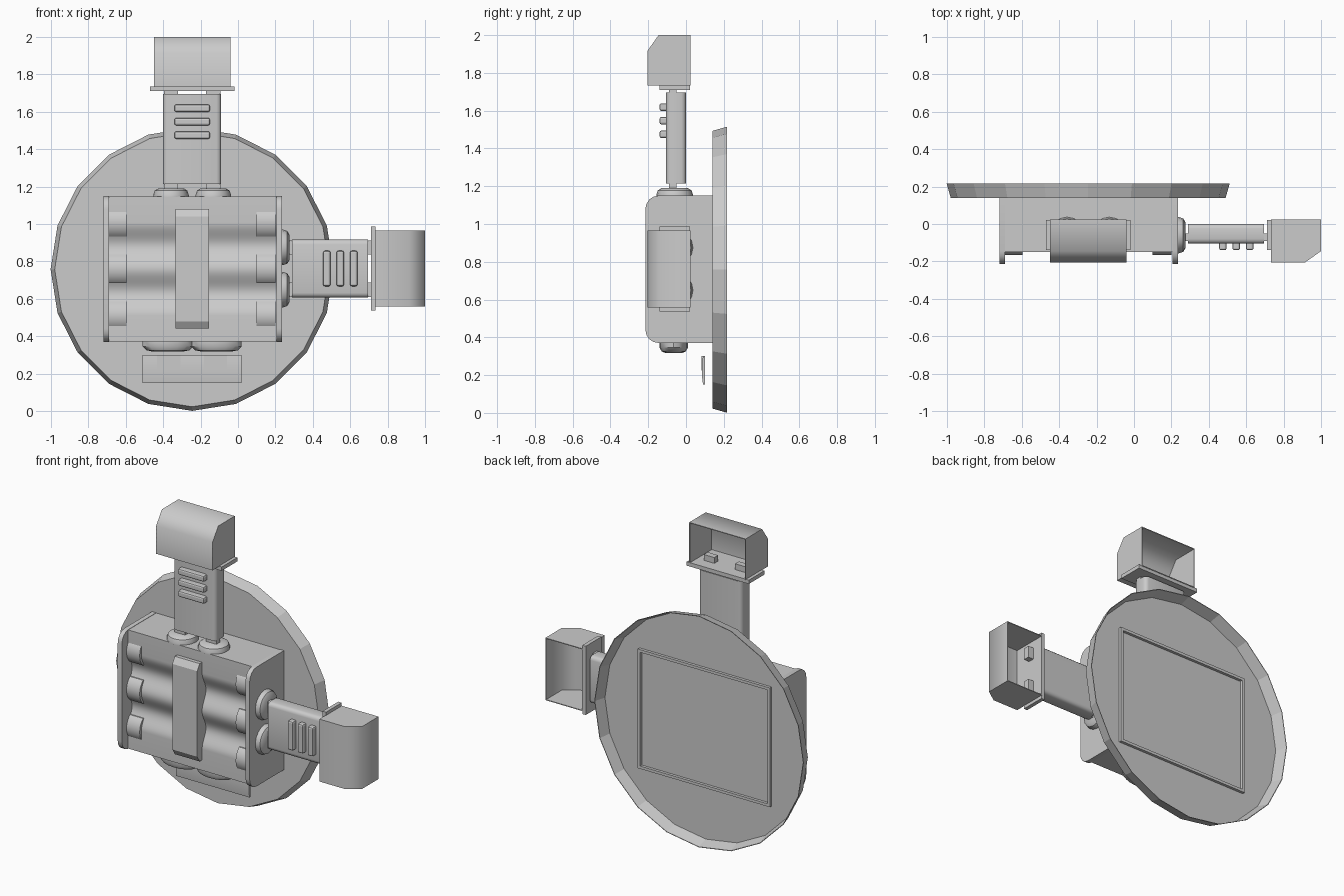
import bpy, bmesh, math
from mathutils import Matrix

if "Cube" in bpy.data.objects:
    bpy.data.objects.remove(bpy.data.objects["Cube"])


def loft(name, loops, mat=None, smooth=35, bevel=0):
    """Skin a list of equal-length point loops and cap both ends."""
    bm = bmesh.new()
    rings = [[bm.verts.new(p) for p in lp] for lp in loops]
    n = len(rings[0])
    for a, b in zip(rings, rings[1:]):
        for i in range(n):
            j = (i + 1) % n
            bm.faces.new((a[i], a[j], b[j], b[i]))
    bm.faces.new(rings[0])
    bm.faces.new(rings[-1])
    bmesh.ops.recalc_face_normals(bm, faces=bm.faces)
    if mat:
        bm.transform(mat)
    me = bpy.data.meshes.new(name)
    bm.to_mesh(me)
    bm.free()
    ob = bpy.data.objects.new(name, me)
    bpy.context.collection.objects.link(ob)
    if bevel:
        m = ob.modifiers.new("bevel", 'BEVEL')
        m.width, m.segments = bevel, 2
    if smooth:
        bpy.context.view_layer.objects.active = ob
        bpy.ops.object.select_all(action='DESELECT')
        ob.select_set(True)
        bpy.ops.object.shade_smooth_by_angle(angle=math.radians(smooth))
    return ob


def box(name, x, y, z, mat=None, bevel=0):
    loops = [[(x[0], y[0], k), (x[1], y[0], k), (x[1], y[1], k), (x[0], y[1], k)] for k in z]
    return loft(name, loops, mat, 0, bevel)


def x_prism(name, prof, x0, x1, mat=None, smooth=35):
    return loft(name, [[(x, y, z) for y, z in prof] for x in (x0, x1)], mat, smooth)


def dome(name, cx, cy, rx, ry, steps, mat=None):
    loops = [[(cx + s * rx * math.cos(t * math.tau / 16), cy + s * ry * math.sin(t * math.tau / 16), z)
              for t in range(16)] for s, z in steps]
    return loft(name, loops, mat)


CX, CZ = -0.245, 0.758

# Round dish: flat front plate with a thin flared rim, open at the back
loft("back_dish", [[(CX + r * math.cos(k * math.tau / 20), y, CZ + r * math.sin(k * math.tau / 20))
                    for k in range(20)]
                   for r, y in ((0.735, 0.14), (0.757, 0.217), (0.753, 0.217), (0.731, 0.144))], smooth=0)

# Low ridge frame on the back of the dish
for side, x in (("left", -0.72), ("right", 0.218)):
    box(side + "_frame_bar", (x, x + 0.018), (0.14, 0.162), (0.37, 1.15))
for side, z in (("lower", 0.37), ("upper", 1.132)):
    box(side + "_frame_bar", (-0.71, 0.225), (0.14, 0.162), (z, z + 0.018))

# Wavy cell tray
wave = [(0.142, 0.372), (-0.15, 0.372)]
for i in range(41):
    z = 0.51 + 0.5 * i / 40
    wave.append((-0.13 - 0.02 * math.cos((z - 0.76) / 0.25 * math.tau), z))
wave += [(-0.15, 1.148), (0.142, 1.148)]
x_prism("cell_tray", wave, -0.70, 0.215)

# End plates with rounded front corners
plate = [(0.142, 0.37)]
for cz, a0 in ((0.44, 270), (1.08, 180)):
    for k in range(5):
        a = math.radians(a0 - 22.5 * k)
        plate.append((-0.145 + 0.07 * math.cos(a), cz + 0.07 * math.sin(a)))
plate.append((0.142, 1.15))
for side, x in (("left", -0.72), ("right", 0.205)):
    x_prism(side + "_end_plate", plate, x, x + 0.03)

# Raised cell ends
for side, x in (("left", -0.695), ("right", 0.10)):
    for i in range(3):
        z = 0.51 + 0.25 * i
        arc = [(-0.067 - 0.1 * math.cos(math.radians(a)), z + 0.1 * math.sin(math.radians(a)))
               for a in range(-50, 51, 10)]
        x_prism(f"{side}_cell_end_{i + 1}", arc + [(-0.08, z + 0.075), (-0.08, z - 0.075)], x, x + 0.1)

# Strap across the cells
x_prism("strap", [(-0.1, 0.44), (-0.175, 0.44), (-0.2, 0.48), (-0.2, 1.04), (-0.175, 1.08), (-0.1, 1.08)],
        -0.335, -0.155, smooth=0)


def plug_arm(name, mat, base, start):
    """Arm along local z: sockets, prongs, ribbed grip, flange and open hood."""
    for i, u in enumerate((-0.113, 0.113)):
        dome(f"{name}_socket_{i + 1}", u, -0.06, 0.095, 0.097,
             ((1, base - 0.005), (1, base + 0.005), (0.92, base + 0.028), (0.72, base + 0.04)), mat)
        box(f"{name}_prong_{i + 1}", (u - 0.038, u + 0.038), (-0.09, -0.05), (base, 1.775), mat)
    # Grip rounded along its long edges only
    ring = []
    for su, cy, a0 in ((1, -0.025, 0), (-1, -0.025, 90), (-1, -0.08, 180), (1, -0.08, 270)):
        for a in (a0, a0 + 30, a0 + 60, a0 + 90):
            r = math.radians(a)
            ring.append((su * 0.13 + 0.025 * math.cos(r), cy + 0.025 * math.sin(r)))
    loft(name + "_grip", [[(u, y, w) for u, y in ring] for w in (start, 1.695)], mat)
    for i in range(3):
        w = 1.475 + 0.072 * i
        box(f"{name}_rib_{i + 1}", (-0.095, 0.095), (-0.14, -0.05), (w - 0.02, w + 0.02), mat, 0.01)
    box(name + "_flange", (-0.225, 0.225), (-0.14, 0.022), (1.71, 1.735), mat)
    # Hood is a thin shell that is open at the back
    o = [(0.025, 1.732), (-0.205, 1.732), (-0.205, 1.915), (-0.145, 2.0), (0.025, 2.0)]
    q = [(0.025, 1.737), (-0.2, 1.737), (-0.2, 1.913), (-0.142, 1.995), (0.025, 1.995)]
    x_prism(name + "_hood_shell", o + q[::-1], -0.204, 0.204, mat, 60)
    for side, u in (("left", -0.204), ("right", 0.199)):
        x_prism(f"{name}_hood_{side}_cheek", o, u, u + 0.005, mat)


plug_arm("top_arm", Matrix.Translation((CX, 0, 0)), 1.15, 1.215)
plug_arm("side_arm", Matrix.Translation((-1, 0, 0.762)) @ Matrix.Rotation(math.pi / 2, 4, 'Y'), 1.235, 1.29)

# Lower sockets and the thin clip in front of the dish
for i, s in enumerate((-1, 1)):
    dome(f"lower_socket_{i + 1}", CX + s * 0.13, -0.065, 0.135, 0.075,
         ((1, 0.375), (1, 0.345), (0.85, 0.325), (0.6, 0.318)))
    box(f"clip_tab_{i + 1}", (CX + s * 0.125 - 0.062, CX + s * 0.125 + 0.062), (0.082, 0.098), (0.225, 0.30))
x_prism("clip_plate", [(0.09, 0.15), (0.085, 0.19), (0.085, 0.26), (0.09, 0.30), (0.1, 0.30), (0.1, 0.15)],
        -0.51, 0.02)
